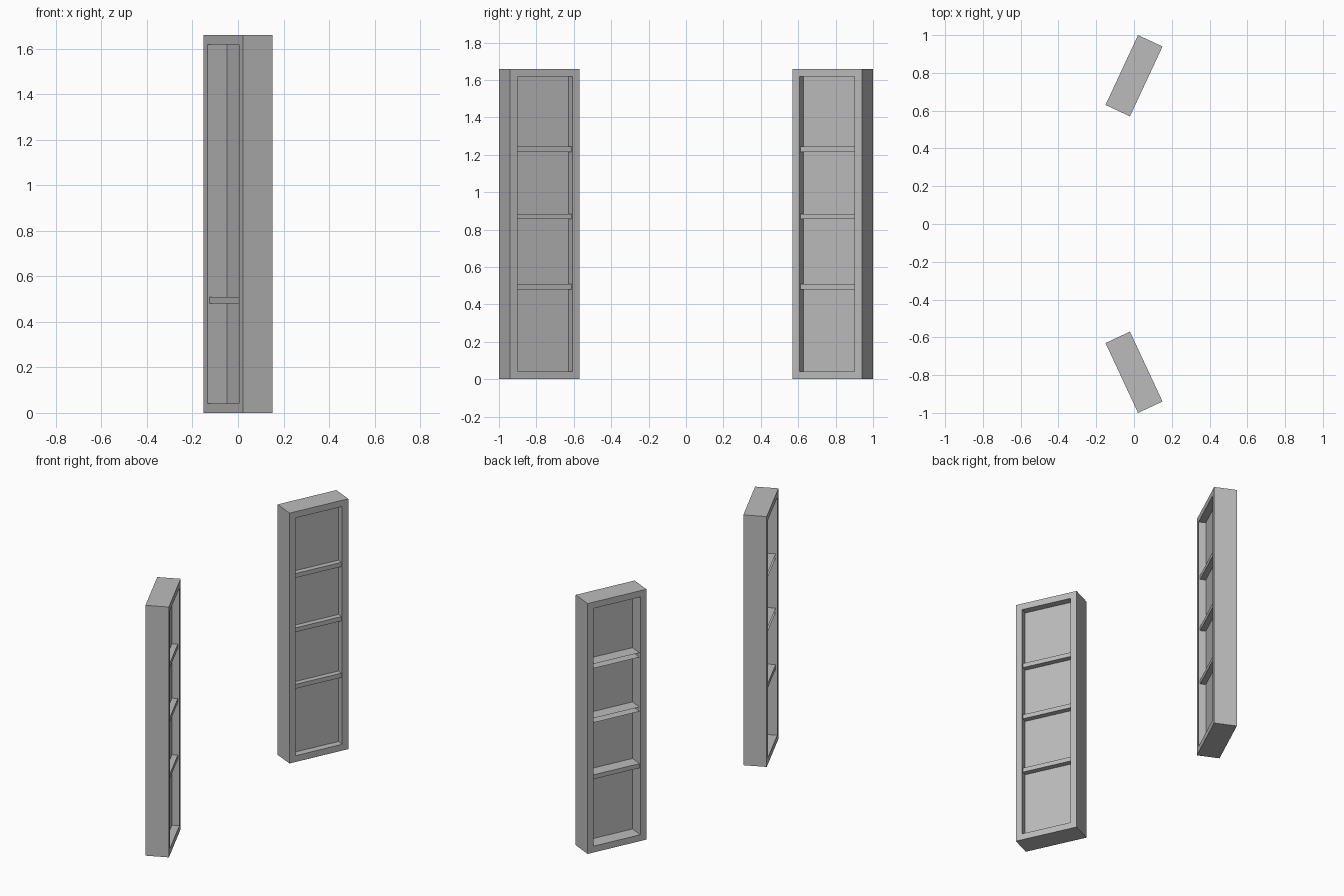
import bpy, bmesh, math
from mathutils import Matrix, Vector

cube = bpy.data.objects.get("Cube")
if cube:
    bpy.data.objects.remove(cube, do_unlink=True)

DEPTH, WIDTH, HEIGHT = 0.143, 0.408, 1.66
BORDER = 0.042          # frame thickness around the opening
PANEL_X = 0.0245        # divider position, leaving a deep and a shallow side
INSET = 0.01            # shelf setback from the frame
SHELF_HEIGHTS = (0.495, 0.87, 1.23)

grey = bpy.data.materials.new("plain grey")
grey.use_nodes = True
colour = (0.5, 0.5, 0.5, 1)
grey.diffuse_color = colour
grey.node_tree.nodes["Principled BSDF"].inputs["Base Color"].default_value = colour


def finish(bm, name, place):
    bmesh.ops.recalc_face_normals(bm, faces=bm.faces)
    mesh = bpy.data.meshes.new(name)
    bm.to_mesh(mesh)
    bm.free()
    mesh.materials.append(grey)
    obj = bpy.data.objects.new(name, mesh)
    obj.matrix_world = place
    bpy.context.collection.objects.link(obj)


def box(name, centre, size, place, open_side=False):
    bm = bmesh.new()
    bmesh.ops.create_cube(bm, size=1)
    bmesh.ops.scale(bm, vec=size, verts=bm.verts)
    bmesh.ops.translate(bm, vec=centre, verts=bm.verts)
    bmesh.ops.recalc_face_normals(bm, faces=bm.faces)
    if open_side:
        edge = [f for f in bm.faces if f.normal.x < -0.9]
        bmesh.ops.delete(bm, geom=edge, context="FACES_ONLY")
    finish(bm, name, place)


def frame(name, place):
    # Rectangular ring, open through its depth
    bm = bmesh.new()

    def loop(x, inset):
        y = WIDTH / 2 - inset
        low, high = inset, HEIGHT - inset
        return [bm.verts.new((x, a, b)) for a, b in
                ((-y, low), (y, low), (y, high), (-y, high))]

    near, far = -DEPTH / 2, DEPTH / 2
    rings = [loop(near, 0), loop(far, 0), loop(far, BORDER), loop(near, BORDER)]
    for k, a in enumerate(rings):
        b = rings[(k + 1) % len(rings)]
        for i in range(4):
            j = (i + 1) % 4
            bm.faces.new((a[i], a[j], b[j], b[i]))
    finish(bm, name, place)


# Two mirrored bookcases, angled towards each other
inner_width = WIDTH - 2 * BORDER
for label, side in (("front", -1), ("back", 1)):
    place = (Matrix.Translation(Vector((0, side * 0.785, 0)))
             @ Matrix.Rotation(math.radians(-25 * side), 4, "Z"))
    frame(label + "_bookcase_frame", place)
    box(label + "_divider_panel", (PANEL_X, 0, HEIGHT / 2),
        (0.003, inner_width, HEIGHT - 2 * BORDER), place)
    for n, z in enumerate(SHELF_HEIGHTS):
        # Upper shelves are hollow along the deep side
        box(f"{label}_shelf_{n + 1}", (0, 0, z),
            (DEPTH - 2 * INSET, inner_width, 0.029), place, open_side=n > 0)
